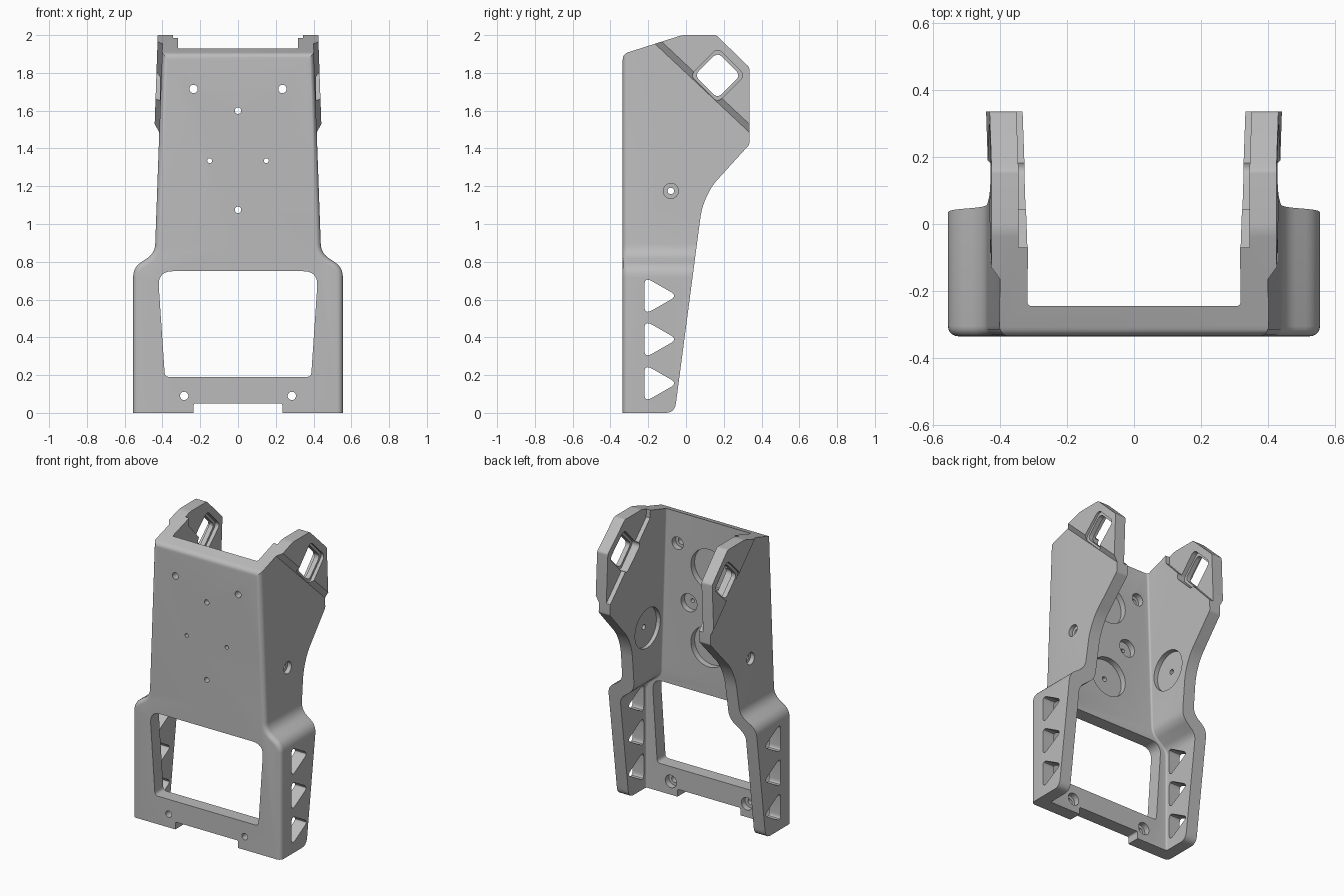
import bpy, bmesh, math
from mathutils import Vector

if "Cube" in bpy.data.objects:
    bpy.data.objects.remove(bpy.data.objects["Cube"])


def rounded(points, steps=6):
    """Fillet a 2D outline given as (a, b, cut length) corners."""
    out = []
    for i, (a, b, r) in enumerate(points):
        p = Vector((a, b))
        if r == 0:
            out.append(p)
            continue
        before = Vector(points[i - 1][:2])
        after = Vector(points[(i + 1) % len(points)][:2])
        s = p + (before - p).normalized() * r
        e = p + (after - p).normalized() * r
        for k in range(steps + 1):
            t = k / steps
            out.append(s * (1 - t) ** 2 + p * 2 * t * (1 - t) + e * t * t)
    return out


def disc(a, b, r, n=32):
    return [(a + r * math.cos(math.tau * k / n), b + r * math.sin(math.tau * k / n))
            for k in range(n)]


def prism(name, outline, axis, start, end, shift=0, bevel=0):
    """Extrude an outline along x (outline in y, z) or y (outline in x, z)."""
    bm = bmesh.new()

    def ring(d, off):
        return [bm.verts.new((d, p[0] + off, p[1] + off) if axis == "x"
                             else (p[0], d, p[1] + off)) for p in outline]

    first, last = ring(start, 0), ring(end, shift)
    cap = bm.faces.new(first)
    bm.faces.new(last[::-1])
    n = len(first)
    for i in range(n):
        j = (i + 1) % n
        bm.faces.new((first[j], first[i], last[i], last[j]))
    bmesh.ops.recalc_face_normals(bm, faces=bm.faces[:])
    if bevel:
        bmesh.ops.bevel(bm, geom=list(cap.edges), offset=bevel, segments=5,
                        profile=0.5, affect="EDGES", clamp_overlap=True)
    mesh = bpy.data.meshes.new(name)
    bm.to_mesh(mesh)
    bm.free()
    obj = bpy.data.objects.new(name, mesh)
    bpy.context.scene.collection.objects.link(obj)
    return obj


def combine(target, tool, operation):
    """Boolean two objects, retrying with the second solver if the result is empty."""
    before = target.data.copy()
    for solver in ("EXACT", "FLOAT"):
        mod = target.modifiers.new("join", "BOOLEAN")
        mod.operation = operation
        mod.solver = solver
        mod.object = tool
        bpy.context.view_layer.update()
        evaluated = target.evaluated_get(bpy.context.evaluated_depsgraph_get())
        result = bpy.data.meshes.new_from_object(evaluated)
        target.modifiers.remove(mod)
        if len(result.polygons):
            target.data = result
            break
        target.data = before
    bpy.data.objects.remove(tool)


def cut(outline, axis, start, end):
    combine(bracket, prism("cutter", outline, axis, start, end), "DIFFERENCE")


def symmetric(half):
    return half + [(-x, z, r) for x, z, r in reversed(half)]


# Folded shell: outer block minus inner block
outer = [(0.555, -0.1, 0), (0.555, 0.77, 0.05), (0.44, 0.845, 0.05), (0.391, 2.2, 0)]
inner = [(0.47, -0.2, 0), (0.47, 0.71, 0.04), (0.355, 0.8, 0.05), (0.306, 2.3, 0)]
bracket = prism("bracket", rounded(symmetric(outer)), "y", -0.335, 0.5, bevel=0.03)
hollow = prism("hollow", rounded(symmetric(inner)), "y", -0.245, 0.6, bevel=0.012)
combine(bracket, hollow, "DIFFERENCE")


# Ears: the upper back corners of both walls step outward past a diagonal crease
def wall_band(side, lo, hi):
    """Strip following the tilt of a side wall between two x positions at mid height."""
    lean = 0.035
    low, high = 1.2, 2.15
    pts = [(lo + lean * 0.25, low), (hi + lean * 0.25, low),
           (hi - lean * 0.7, high), (lo - lean * 0.7, high)]
    return prism("band", [(side * x, z) for x, z in pts], "y", -0.6, 0.7)


outer_region = [(-0.6, 2.21), (0.55, 1.06), (0.9, 1.0), (0.9, 2.6), (-0.6, 2.6)]
inner_region = [(-0.07, 2.4), (-0.07, 1.93), (0.33, 1.5), (0.6, 1.22), (0.6, 2.4)]
for side in (1, -1):
    ear = wall_band(side, 0.37, 0.444)
    ramp = prism("ramp", outer_region, "x", side * 0.3, side * 0.5, shift=0.18)
    combine(ear, ramp, "INTERSECT")
    combine(bracket, ear, "UNION")
    gap = wall_band(side, 0.25, 0.364)
    combine(gap, prism("region", inner_region, "x", side * 0.2, side * 0.6), "INTERSECT")
    combine(bracket, gap, "DIFFERENCE")

# Side outline trims the whole part
side_outline = [(-0.335, 0, 0), (-0.06, 0, 0.05), (0.085, 1.1, 0.07), (0.14, 1.205, 0.04),
                (0.335, 1.42, 0.01), (0.335, 1.83, 0.01), (0.16, 2.0, 0.01),
                (-0.02, 2.0, 0.02), (-0.335, 1.9, 0.03)]
combine(bracket, prism("trim", rounded(side_outline), "x", -0.8, 0.8), "INTERSECT")

# Front window and bottom notch
window = [(0.387, 0.19, 0.025), (0.425, 0.75, 0.08)]
cut(rounded(symmetric(window)), "y", -0.5, -0.2)
notch = [(0.235, -0.1, 0), (0.235, 0.05, 0.012)]
cut(rounded(symmetric(notch)), "y", -0.5, -0.2)

# Front plate holes with pockets on the inside: x, z, hole radius, pocket radius
holes = [(0, 1.6, 0.017, 0.135), (0, 1.075, 0.017, 0.135)]
for s in (1, -1):
    holes += [(s * 0.235, 1.715, 0.022, 0.042), (s * 0.15, 1.335, 0.013, 0.06),
              (s * 0.285, 0.09, 0.022, 0.042)]
for x, z, r, pocket in holes:
    cut(disc(x, z, r), "y", -0.5, -0.2)
    cut(disc(x, z, pocket, 48), "y", -0.285, -0.2)

# Triangular lightening holes through both lower walls
for z in (0.157, 0.39, 0.62):
    cut(rounded([(-0.22, z - 0.1, 0.045), (-0.045, z, 0.04), (-0.22, z + 0.1, 0.045)]),
        "x", -0.8, 0.8)


# Diamond openings in the ears, recessed on both faces
def diamond(h):
    return rounded([(0.167 + h, 1.787, 0.035), (0.167, 1.787 + h, 0.035),
                    (0.167 - h, 1.787, 0.035), (0.167, 1.787 - h, 0.035)])


cut(diamond(0.122), "x", -0.8, 0.8)
cut(disc(-0.08, 1.175, 0.017), "x", -0.8, 0.8)
for s in (1, -1):
    cut(diamond(0.145), "x", s * 0.412, s * 0.6)
    cut(diamond(0.145), "x", s * 0.2, s * 0.38)
    # side wall screw hole: outer counterbore and wide inner pocket
    cut(disc(-0.08, 1.175, 0.04), "x", s * 0.4, s * 0.6)
    cut(disc(-0.08, 1.175, 0.135, 48), "x", s * 0.2, s * 0.372)

# Single grey finish
grey = bpy.data.materials.new("grey")
grey.use_nodes = True
colour = (0.5, 0.5, 0.5, 1)
grey.diffuse_color = colour
grey.node_tree.nodes["Principled BSDF"].inputs["Base Color"].default_value = colour
bracket.data.materials.clear()
bracket.data.materials.append(grey)
for face in bracket.data.polygons:
    face.material_index = 0

bpy.ops.object.select_all(action="DESELECT")
bracket.select_set(True)
bpy.context.view_layer.objects.active = bracket
bpy.ops.object.shade_smooth_by_angle(angle=math.radians(30))
